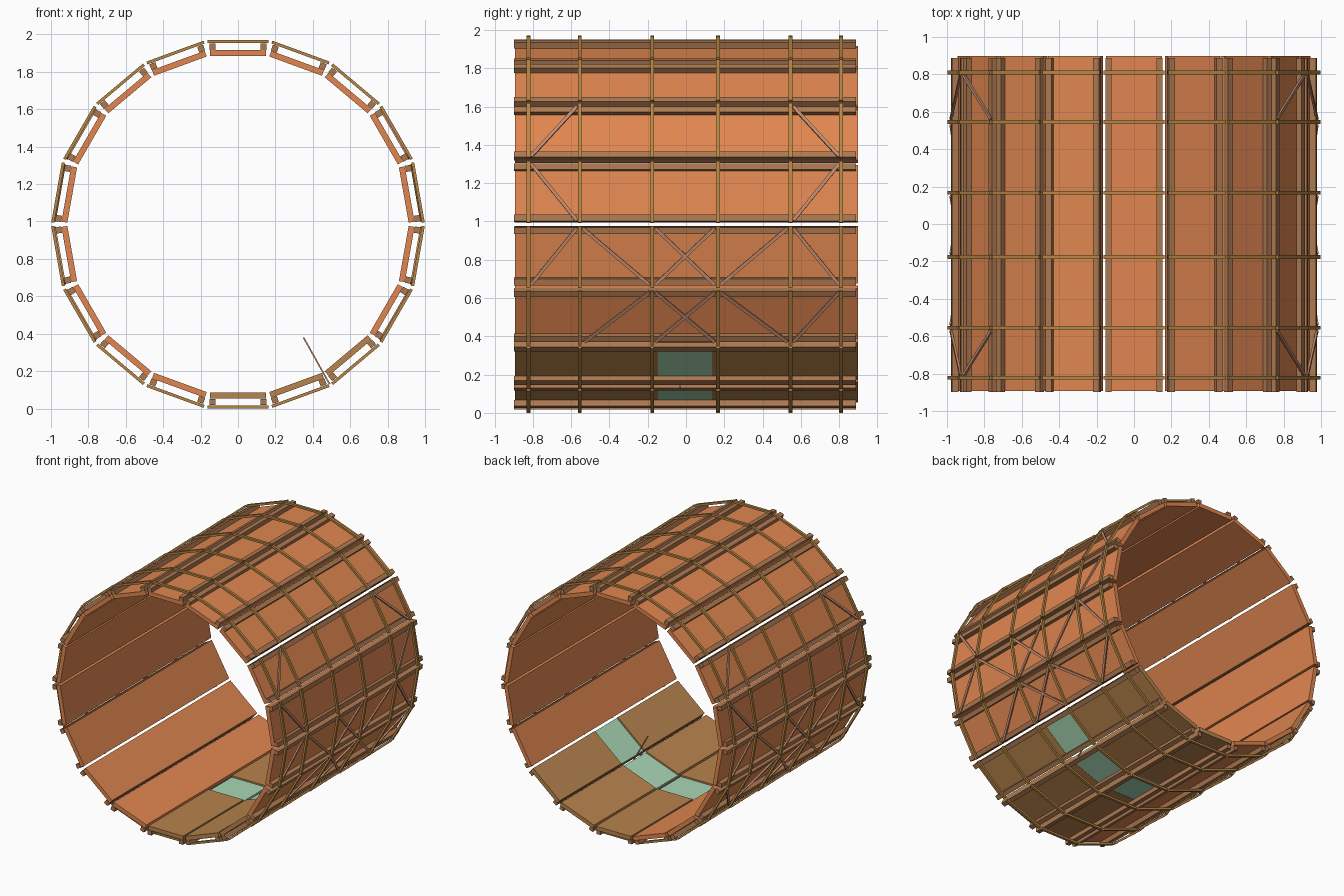
import bpy
from math import sin, cos, radians, atan2, hypot
from mathutils import Matrix, Vector

if "Cube" in bpy.data.objects:
    bpy.data.objects.remove(bpy.data.objects["Cube"])

ZC = 0.985  # height of the drum axis


def material(name, rgb):
    m = bpy.data.materials.new(name)
    m.diffuse_color = (*rgb, 1)
    m.use_nodes = True
    m.node_tree.nodes["Principled BSDF"].inputs["Base Color"].default_value = m.diffuse_color
    return m


ORANGE = material("orange_wood", (0.75, 0.24, 0.08))
BROWN = material("brown_wood", (0.48, 0.23, 0.075))
HOOP = material("hoop_wood", (0.48, 0.24, 0.06))
BATTEN = material("batten_wood", (0.42, 0.19, 0.08))
BRACE = material("brace_wood", (0.55, 0.26, 0.15))
GLASS = material("green_glass", (0.39, 0.68, 0.46))


def box(name, mat, matrix, size):
    x, y, z = (s / 2 for s in size)
    v = [(i * x, j * y, k * z) for i in (-1, 1) for j in (-1, 1) for k in (-1, 1)]
    f = [(0, 1, 3, 2), (4, 6, 7, 5), (0, 4, 5, 1), (2, 3, 7, 6), (0, 2, 6, 4), (1, 5, 7, 3)]
    me = bpy.data.meshes.new(name)
    me.from_pydata(v, [], f)
    me.materials.append(mat)
    ob = bpy.data.objects.new(name, me)
    ob.matrix_world = matrix
    bpy.context.collection.objects.link(ob)
    return ob


def panel_frame(deg):
    """Local x = tangent, y = drum axis, z = outward radius."""
    s, c = sin(radians(deg)), cos(radians(deg))
    return Matrix(((s, 0, c, 0), (0, 1, 0, 0), (-c, 0, s, ZC), (0, 0, 0, 1)))


def panel_box(name, mat, deg, t, y, r):
    """Box given by (min, max) ranges in a panel's local frame."""
    mid = Vector([(a + b) / 2 for a, b in (t, y, r)])
    box(name, mat, panel_frame(deg) @ Matrix.Translation(mid),
        [b - a for a, b in (t, y, r)])


HOOPS_Y = (-0.822, -0.555, -0.176, 0.167, 0.545, 0.81)
Y0, Y1 = -0.893, 0.898

for i in range(18):
    deg = 10 + 20 * i
    # inner boards; three at the bottom right hold a window
    if deg in (270, 290, 310):
        panel_box("window_board", BROWN, deg, (-.15, .15), (Y0, -.147), (.90, .932))
        panel_box("window_board", BROWN, deg, (-.15, .15), (.135, Y1), (.90, .932))
        panel_box("window_pane", GLASS, deg, (-.15, .15), (-.147, .135), (.912, .93))
    else:
        panel_box("inner_board", ORANGE, deg, (-.15, .15), (Y0, Y1), (.90, .932))
    # lengthwise battens
    for t in (-.153, .119):
        panel_box("batten", BATTEN, deg, (t, t + .034), (-.898, .887), (.933, .966))
    # hoop slats
    for y in HOOPS_Y:
        panel_box("hoop_slat", HOOP, deg, (-.163, .163), (y - .01, y + .01), (.969, .985))

# diagonal braces: (panel angle, y at lower edge, y at upper edge)
BRACES = [
    (30, -.81, -.57), (30, .80, .56),
    (10, -.57, -.81), (10, .56, .80),
    (-10, -.81, -.57), (-10, -.19, -.54), (-10, -.16, .15), (-10, .15, -.16),
    (-10, .18, .53), (-10, .80, .56),
    (-30, -.53, -.19), (-30, -.16, .15), (-30, .15, -.16),
    (-30, .53, .18), (-30, .56, .80),
]
for deg, ylo, yhi in BRACES:
    for side in (1, -1):
        a = deg if side == 1 else 180 - deg
        dt, dy = -.30 * side, yhi - ylo
        m = (panel_frame(a) @ Matrix.Translation((0, (ylo + yhi) / 2, .968))
             @ Matrix.Rotation(atan2(dy, dt), 4, 'Z'))
        box("diagonal_brace", BRACE, m, (hypot(dt, dy), .018, .012))

# thin lever standing inside by the windows
a, b = Vector((.49, -.03, .13)), Vector((.35, -.03, .38))
rot = (b - a).to_track_quat('Z', 'Y').to_matrix().to_4x4()
box("lever", BRACE, Matrix.Translation((a + b) / 2) @ rot, (.008, .008, (b - a).length))
